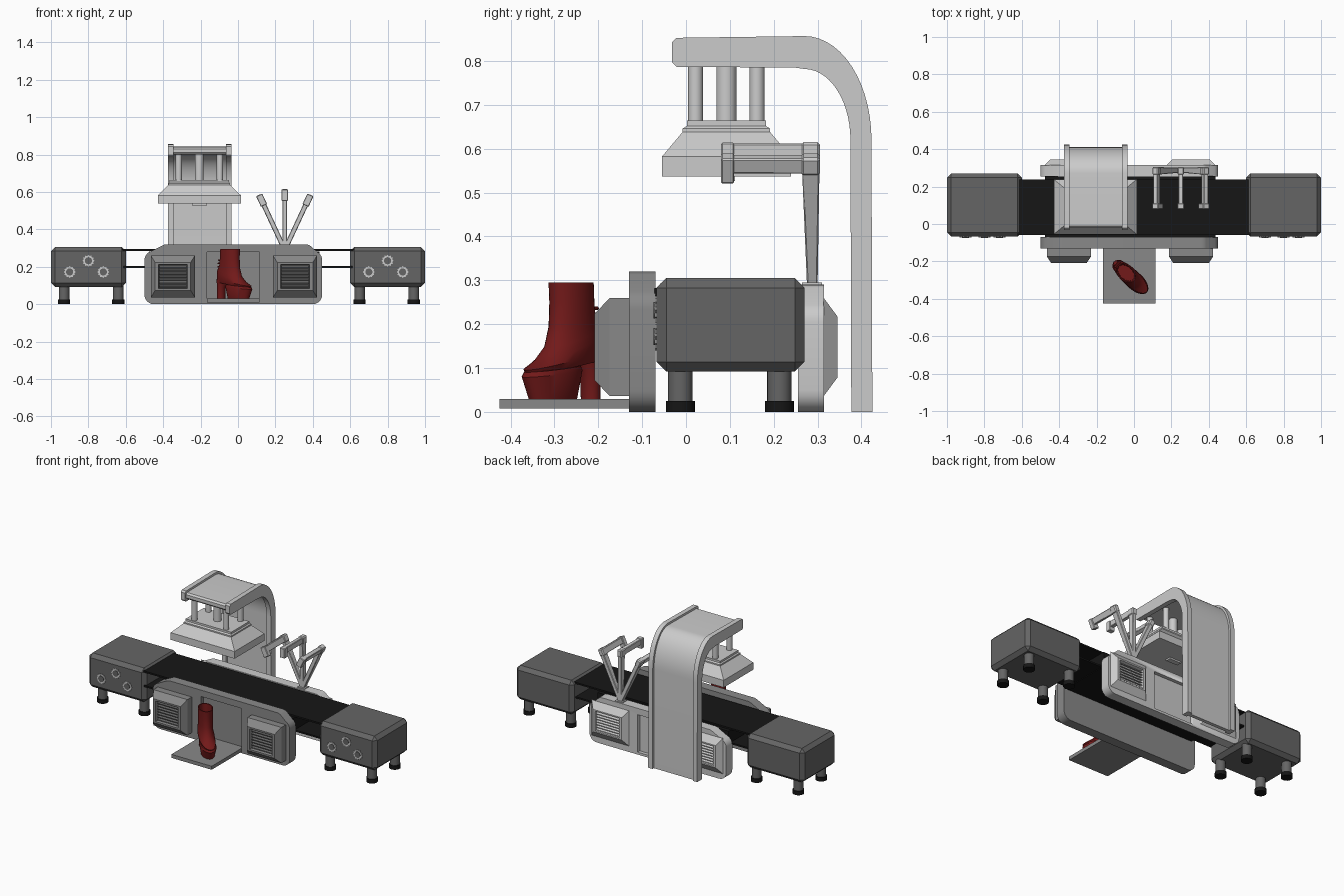
import bpy, bmesh, math
from mathutils import Vector, Matrix

if "Cube" in bpy.data.objects:
    bpy.data.objects.remove(bpy.data.objects["Cube"])


def mat(name, c):
    m = bpy.data.materials.new(name)
    m.diffuse_color = (*c, 1)
    m.use_nodes = True
    m.node_tree.nodes["Principled BSDF"].inputs["Base Color"].default_value = m.diffuse_color
    return m


RED, BLACK = mat("red", (0.17, 0.01, 0.01)), mat("black", (0.008, 0.008, 0.008))
DARK, MID = mat("dark_grey", (0.13, 0.13, 0.13)), mat("mid_grey", (0.25, 0.25, 0.25))


def loft(name, rings, m=None, bevel=0, seg=1, smooth=True):
    """Skin equal-length rings of points and cap both ends."""
    bm = bmesh.new()
    vs = [[bm.verts.new(p) for p in r] for r in rings]
    n = len(vs[0])
    for a, b in zip(vs, vs[1:]):
        for i in range(n):
            bm.faces.new((a[i], a[(i + 1) % n], b[(i + 1) % n], b[i]))
    bm.faces.new(vs[0])
    bm.faces.new(vs[-1])
    bmesh.ops.recalc_face_normals(bm, faces=bm.faces)
    if bevel:
        bmesh.ops.bevel(bm, geom=list(bm.edges), offset=bevel, segments=seg, affect='EDGES')
    me = bpy.data.meshes.new(name)
    bm.to_mesh(me)
    bm.free()
    if smooth:
        me.shade_smooth()
        me.set_sharp_from_angle(angle=math.radians(32))
    if m:
        me.materials.append(m)
    ob = bpy.data.objects.new(name, me)
    bpy.context.collection.objects.link(ob)
    return ob


def prism(name, pts, axis, a, b, m=None, bevel=0, seg=1):
    """Extrude a 2D outline from a to b along an axis."""
    put = {'x': lambda u, v, d: (d, u, v), 'y': lambda u, v, d: (u, d, v), 'z': lambda u, v, d: (u, v, d)}[axis]
    return loft(name, [[put(u, v, d) for u, v in pts] for d in (a, b)], m, bevel, seg)


def box(name, x0, x1, y0, y1, z0, z1, m=None, bevel=0, seg=1):
    return prism(name, [(x0, y0), (x1, y0), (x1, y1), (x0, y1)], 'z', z0, z1, m, bevel, seg)


def circle(u, v, r, n=24):
    return [(u + r * math.cos(k * math.tau / n), v + r * math.sin(k * math.tau / n)) for k in range(n)]


def arc(u, v, ru, rv, a0, a1, n=6):
    return [(u + ru * math.cos(math.radians(a0 + (a1 - a0) * k / n)),
             v + rv * math.sin(math.radians(a0 + (a1 - a0) * k / n))) for k in range(n + 1)]


# Conveyor end housings with legs, feet and front dials
for side in (-1, 1):
    box("end_housing", side * 0.8 - 0.2, side * 0.8 + 0.2, -0.067, 0.27, 0.092, 0.305, DARK, 0.022)
    for lx in (-0.13, 0.16) if side < 0 else (-0.15, 0.14):
        for ly in (-0.013, 0.213):
            prism("housing_leg", circle(side * 0.8 + lx, ly, 0.028), 'z', 0.01, 0.1, DARK)
            prism("leg_foot", circle(side * 0.8 + lx, ly, 0.033), 'z', 0, 0.025, BLACK)
    for kx, kz in ((-0.1, 0.172), (0, 0.232), (0.08, 0.172)):
        gear = [(side * 0.8 + kx + r * math.cos(k * math.tau / 24), kz + r * math.sin(k * math.tau / 24))
                for k, r in enumerate([0.032, 0.026] * 12)]
        prism("dial_rim", gear, 'y', -0.071, -0.06)
        prism("dial_cap", circle(side * 0.8 + kx, kz, 0.019), 'y', -0.074, -0.06, DARK)

# Conveyor belt: upper and lower runs, and body between the side panels
for z in (0.284, 0.194):
    box("belt_run", -0.62, 0.62, -0.058, 0.237, z, z + 0.01, BLACK)
box("belt_body", -0.475, 0.435, -0.072, 0.257, 0.19, 0.282, BLACK)

# Side panels with recessed middle
def panel(name, y0, y1, h, out, m):
    pts = (arc(-0.45, 0.05, 0.05, 0.05, 180, 270) + arc(0.4, 0.05, 0.05, 0.05, 270, 360)
           + arc(0.4, h - 0.085, 0.05, 0.05, 0, 60) + arc(0.36, h - 0.05, 0.05, 0.05, 60, 90, 3)
           + arc(-0.38, h - 0.05, 0.05, 0.05, 90, 120, 3) + arc(-0.45, h - 0.085, 0.05, 0.05, 120, 180))
    ob = prism(name, pts, 'y', y0, y1, m)
    face = y0 if out < 0 else y1
    cut = box("recess_cutter", -0.165, 0.115, face - 0.022, face + 0.022, 0.015, h - 0.04)
    cut.hide_render = True
    mod = ob.modifiers.new("recess", 'BOOLEAN')
    mod.object, mod.operation, mod.solver = cut, 'DIFFERENCE', 'EXACT'
    bpy.context.view_layer.objects.active = ob
    bpy.ops.object.modifier_apply(modifier=mod.name)
    bpy.data.objects.remove(cut)


panel("front_panel", -0.13, -0.07, 0.32, -1, MID)
panel("back_panel", 0.255, 0.315, 0.29, 1, None)


# Vent housings: stepped rectangular lofts with horizontal slats
def vent(name, x, y, out, steps, m):
    rings = []
    for d, hx, hz in steps:
        rings.append([(x + sx * hx, y + out * d, 0.148 + sz * hz)
                      for sx, sz in ((-1, -1), (1, -1), (1, 1), (-1, 1))])
    loft(name, rings, m, smooth=False)
    d, hx, hz = steps[-1]
    n = 7
    for k in range(n):
        z = 0.148 - hz + (k + 0.5) * 2 * hz / n
        s = [(y + out * d, z), (y + out * (d + 0.018), z - 0.008),
             (y + out * (d + 0.018), z - 0.003), (y + out * d, z + 0.006)]
        prism("vent_slat", s, 'x', x - hx, x + hx, DARK if m else None)


for x in (-0.348, 0.305):
    vent("front_vent", x, -0.129, -1, [(0, 0.118, 0.112), (0.045, 0.118, 0.112), (0.08, 0.095, 0.075),
                                       (0.08, 0.078, 0.065), (0.05, 0.072, 0.06)], MID)
    vent("back_vent", x, 0.314, 1, [(0, 0.13, 0.112), (0.031, 0.1, 0.07),
                                    (0.031, 0.085, 0.062), (0.008, 0.08, 0.058)], None)


# Overhead arch: two ribs and an inset plate
def arch(name, x0, x1, t, front):
    pts = ([(front, 0.787 + t), (0.25, 0.785 + t)] + arc(0.27, 0.62, 0.105 + t, 0.162 + t, 90, 0, 14)
           + [(0.377 + t, 0), (0.425 - t, 0)] + arc(0.27, 0.62, 0.153 - t, 0.237 - t, 0, 90, 14)
           + [(front, 0.853 - t)])
    r = 0.01
    pts = [(front, 0.787 + t + r), (front + r, 0.787 + t)] + pts[1:-1] + [(front + r, 0.853 - t), (front, 0.853 - t - r)]
    prism(name, pts, 'x', x0, x1)


arch("arch_rib", -0.375, -0.345, 0, -0.032)
arch("arch_rib", -0.065, -0.035, 0, -0.032)
arch("arch_plate", -0.346, -0.064, 0.013, -0.022)

# Press: pistons and flared head
CX, CY = -0.207, 0.092
for px, py, r in ((-0.11, -0.07, 0.017), (0.11, -0.07, 0.017), (-0.11, 0.07, 0.017), (0.11, 0.07, 0.017), (0, 0, 0.023)):
    prism("piston", circle(CX + px, CY + py, r), 'z', 0.65, 0.81)
rings = []
for hx, hy, z in ((0.222, 0.147, 0.537), (0.222, 0.147, 0.582), (0.165, 0.1, 0.638), (0.165, 0.1, 0.646),
                  (0.158, 0.09, 0.652), (0.158, 0.09, 0.664)):
    rings.append([(CX + sx * hx, CY + sy * hy, z) for sx, sy in ((-1, -1), (1, -1), (1, 1), (-1, 1))])
loft("press_head", rings, smooth=False)
box("press_core", CX - 0.04, CX + 0.04, CY - 0.012, CY + 0.02, 0.527, 0.545)

# Three fanned robot arms on the back panel
box("arm_mount", 0.225, 0.275, 0.265, 0.31, 0.28, 0.295)
L = [(0.276, 0), (0.265, 0.285), (0.08, 0.285), (0.08, 0.322), (0.29, 0.322), (0.305, 0.308), (0.304, 0.27), (0.3, 0)]
for ang in (-25, 0, 25):
    parts = [prism("robot_arm", L, 'x', -0.013, 0.013, None, 0.003),
             box("arm_claw", -0.018, 0.018, 0.08, 0.11, 0.262, 0.324, None, 0.003),
             box("arm_elbow", -0.017, 0.017, 0.262, 0.306, 0.28, 0.325, None, 0.006)]
    for ob in parts:
        ob.data.transform(Matrix.Translation((0.25, 0, 0.29)) @ Matrix.Rotation(math.radians(ang), 4, 'Y'))

# Display platform
box("platform", -0.165, 0.115, -0.425, -0.11, 0.008, 0.03, MID)

# Ankle boot with platform sole and block heel, toe turned to the front right
BOOT = Matrix.Translation((-0.042, -0.262, 0)) @ Matrix.Rotation(math.radians(-43), 4, 'Z')


def boot_part(name, sections, n=32):
    rings = []
    for z, back, front, hw, tilt in sections:
        r = []
        for k in range(n):
            t = k * math.tau / n
            s = (back + front) / 2 + (front - back) / 2 * math.cos(t)
            r.append(BOOT @ Vector((s, hw * math.sin(t), z - tilt * s)))
        rings.append(r)
    loft(name, rings, RED)


boot_part("boot_upper", [(0.107, -0.085, 0.143, 0.04, 0.146), (0.125, -0.09, 0.15, 0.046, 0.2),
                         (0.15, -0.086, 0.115, 0.045, 0.35), (0.168, -0.08, 0.078, 0.042, 0.3),
                         (0.2, -0.07, 0.062, 0.041, 0.1), (0.25, -0.063, 0.058, 0.042, 0),
                         (0.295, -0.06, 0.06, 0.043, 0), (0.295, -0.054, 0.054, 0.037, 0),
                         (0.13, -0.05, 0.05, 0.033, 0)])
boot_part("boot_sole", [(0.03, -0.01, 0.132, 0.037, 0), (0.094, -0.025, 0.152, 0.047, 0.1), (0.105, -0.02, 0.145, 0.043, 0.1)])
boot_part("boot_heel", [(0.03, -0.085, -0.045, 0.024, 0), (0.09, -0.085, -0.042, 0.025, 0), (0.135, -0.088, -0.02, 0.034, 0)])
for k in range(5):
    lace = box("boot_lace", -0.08 + k * 0.002, -0.06, -0.022, 0.022, 0.16 + k * 0.018, 0.168 + k * 0.018, RED, 0.003)
    lace.data.transform(BOOT)
